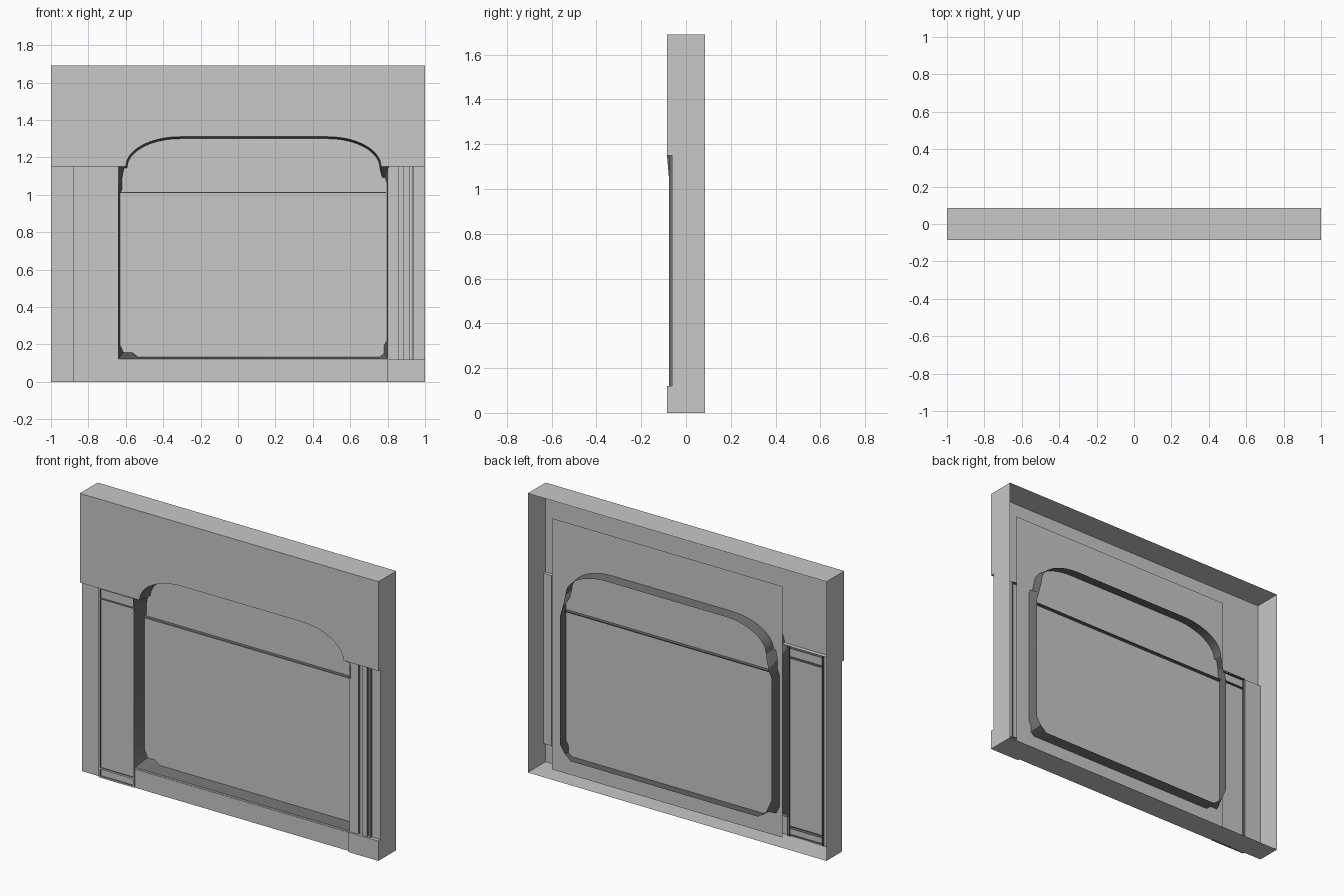
import bpy, bmesh, math

if "Cube" in bpy.data.objects:
    bpy.data.objects.remove(bpy.data.objects["Cube"])


def material(name, v):
    m = bpy.data.materials.new(name)
    m.diffuse_color = (v, v, v, 1)
    m.use_nodes = True
    m.node_tree.nodes["Principled BSDF"].inputs["Base Color"].default_value = m.diffuse_color
    return m


GREY = material("plaster_grey", 0.58)
DARK = material("dark_trim", 0.16)

FRONT, BACK = -0.085, 0.085      # overall depth
WALL = -0.063                    # recessed wall plane
TOP, SPRING = 1.69, 1.15         # wall top, underside of upper wall


def build(name, polys):
    """polys: list of (points, material index); 0 = grey, 1 = dark"""
    bm = bmesh.new()
    for pts, mi in polys:
        f = bm.faces.new([bm.verts.new(p) for p in pts])
        f.material_index = mi
    bmesh.ops.remove_doubles(bm, verts=bm.verts, dist=1e-5)
    me = bpy.data.meshes.new(name)
    bm.to_mesh(me)
    bm.free()
    me.materials.append(GREY)
    me.materials.append(DARK)
    ob = bpy.data.objects.new(name, me)
    bpy.context.collection.objects.link(ob)
    return ob


def xz(x0, x1, z0, z1, y):
    return [(x0, y, z0), (x1, y, z0), (x1, y, z1), (x0, y, z1)]


def xy(x0, x1, y0, y1, z):
    return [(x0, y0, z), (x1, y0, z), (x1, y1, z), (x0, y1, z)]


def yz(x, y0, y1, z0, z1):
    return [(x, y0, z0), (x, y1, z0), (x, y1, z1), (x, y0, z1)]


def raised(x0, x1, z0, z1, y0, y1, side=1):
    """open-backed raised plate with coloured edges"""
    return [(xz(x0, x1, z0, z1, y0), 0),
            (yz(x0, y0, y1, z0, z1)[::-1], side), (yz(x1, y0, y1, z0, z1), side),
            (xy(x0, x1, y0, y1, z0)[::-1], side), (xy(x0, x1, y0, y1, z1), side)]


def arch(x0, x1, xc0, xc1, zb, zt, n=14):
    """flattened arch from left foot to right foot"""
    left = [(xc0 + (x0 - xc0) * math.cos(math.pi / 2 * i / n),
             zb + (zt - zb) * math.sin(math.pi / 2 * i / n)) for i in range(n + 1)]
    right = [(xc1 + (x1 - xc1) * math.cos(math.pi / 2 * i / n),
              zb + (zt - zb) * math.sin(math.pi / 2 * i / n)) for i in range(n, -1, -1)]
    return left + right


# open-backed outer shell: top, floor and the two ends
shell = [(xy(-1, 1, FRONT, BACK, TOP), 0), (xy(-1, 1, WALL, BACK, 0)[::-1], 0)]
for x in (-1, 1):
    lower = [yz(x, WALL, BACK, 0, SPRING), yz(x, FRONT, BACK, SPRING, TOP)]
    shell += [(p if x > 0 else p[::-1], 0) for p in lower]
build("outer_shell", shell)

# upper wall with arched cut-out, and its underside
arc_front = arch(-0.60, 0.765, -0.31, 0.48, SPRING, 1.31)
outline = [(-1, SPRING)] + arc_front + [(1, SPRING), (1, TOP), (-1, TOP)]
build("upper_wall", [
    ([(x, FRONT, z) for x, z in outline], 0),
    (xy(-1, -0.60, FRONT, WALL, SPRING)[::-1], 0),
    (xy(0.765, 1, FRONT, WALL, SPRING)[::-1], 0)])

# recessed wall strips at both ends
build("side_walls", [(xz(-1, -0.88, 0, SPRING, WALL), 0),
                     (xz(0.86, 1, 0.12, SPRING, WALL), 0)])

# base below the window and the right plinth
build("window_base", raised(-0.64, 0.80, 0, 0.112, -0.072, WALL, 0)
      + [(xz(-0.64, 0.80, 0.112, 0.123, -0.069), 0)])
build("plinth", raised(0.80, 1, 0, 0.12, FRONT, WALL, 0))

# door: thin frame bars with recessed panels
bars = []
for x0, x1 in ((-0.88, -0.87), (-0.65, -0.64)):
    bars += raised(x0, x1, 0, SPRING, -0.075, -0.058)
for z0, z1 in ((0, 0.01), (0.05, 0.06), (1.08, 1.086), (1.14, SPRING)):
    bars += raised(-0.87, -0.65, z0, z1, -0.075, -0.058)
build("door_frame", bars)
build("door_panels", [(xz(-0.87, -0.65, z0, z1, -0.068), 0)
                      for z0, z1 in ((0.01, 0.05), (0.06, 1.08), (1.086, 1.14))])

# right pilaster strips
strips = []
for x0, x1 in ((0.80, 0.86), (0.885, 0.918), (0.93, 0.94)):
    strips += raised(x0, x1, 0.12, SPRING, -0.075, -0.055)
build("pilaster_strips", strips)

# window reveal: dark tapered sleeve through the wall
front = [(0.805, SPRING), (0.805, 1.0), (0.805, 0.22), (0.805, 0.123), (0.72, 0.123),
         (-0.535, 0.123), (-0.64, 0.123), (-0.64, 0.26), (-0.64, 1.0), (-0.64, SPRING)]
rear = [(0.775, 1.05), (0.79, 1.0), (0.79, 0.22), (0.76, 0.175), (0.72, 0.14),
        (-0.535, 0.14), (-0.59, 0.185), (-0.625, 0.26), (-0.625, 1.0), (-0.605, 1.05)]
front += arc_front
rear += arch(-0.588, 0.753, -0.31, 0.48, 1.14, 1.292)
sleeve = []
for i in range(len(front)):
    j = (i + 1) % len(front)
    (ax, az), (bx, bz) = front[i], front[j]
    (cx, cz), (dx, dz) = rear[j], rear[i]
    ya, yb = [FRONT if z >= SPRING else -0.072 for z in (az, bz)]
    sleeve.append(([(ax, ya, az), (dx, 0.076, dz), (cx, 0.076, cz), (bx, yb, bz)], 1))
reveal = build("window_reveal", sleeve)
bpy.context.view_layer.objects.active = reveal
reveal.select_set(True)
bpy.ops.object.shade_smooth_by_angle(angle=math.radians(25))

# window pane and its thin crossbar
build("window_pane", [(xz(-0.654, 0.889, 0.02, 1.54, 0.01), 0)])
build("window_crossbar", raised(-0.625, 0.79, 1.008, 1.014, -0.01, 0.03)
      + [(xz(-0.625, 0.79, 1.008, 1.014, 0.03)[::-1], 1)])
